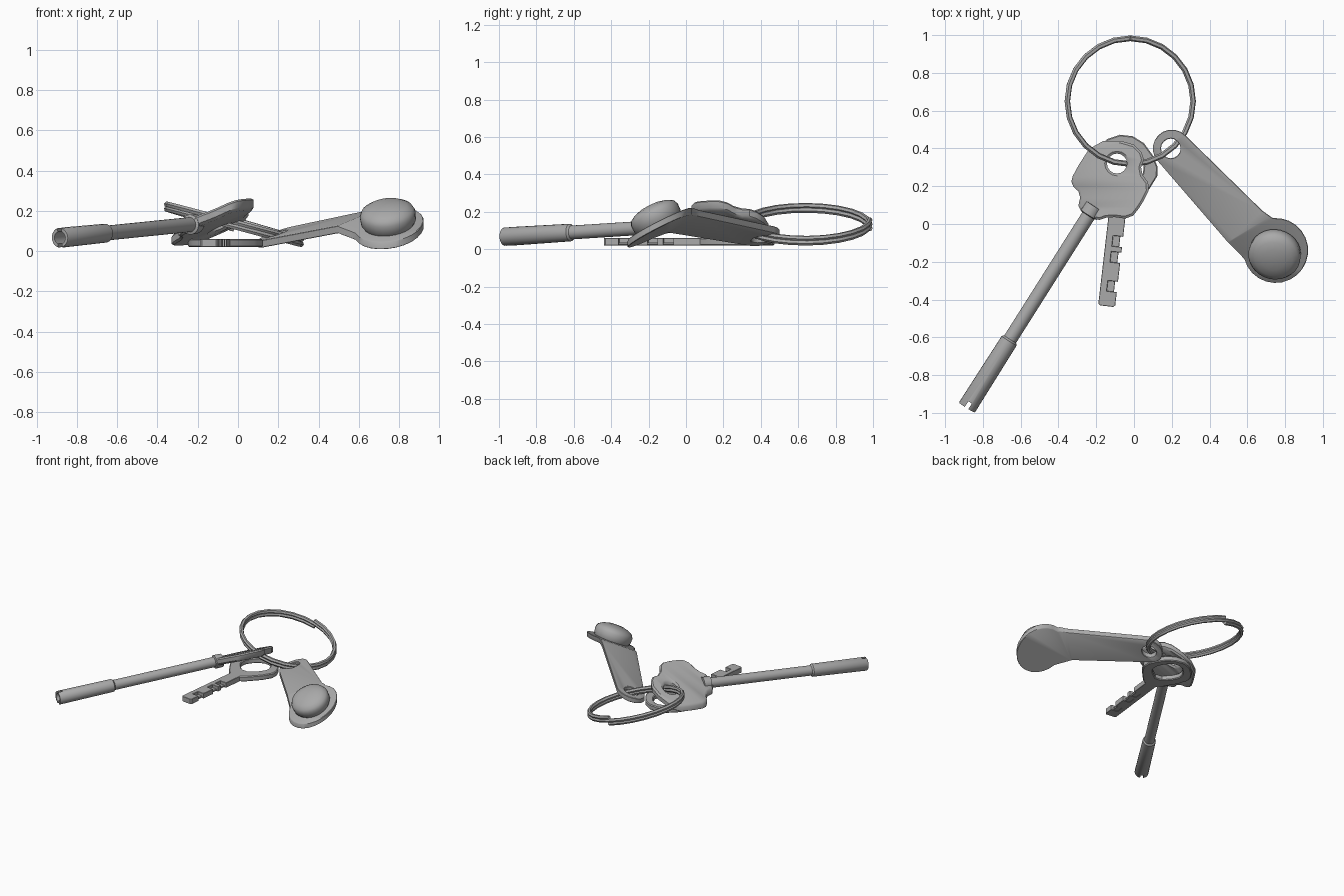
import bpy, bmesh
from math import sin, cos, pi, radians
from mathutils import Vector, Matrix

if "Cube" in bpy.data.objects:
    bpy.data.objects.remove(bpy.data.objects["Cube"])

steel = bpy.data.materials.new("grey_steel")
steel.use_nodes = True
grey = (0.4, 0.4, 0.4, 1)
steel.diffuse_color = grey
steel.node_tree.nodes["Principled BSDF"].inputs["Base Color"].default_value = grey


def finish(name, mesh, angle=35):
    mesh.materials.clear()
    mesh.materials.append(steel)
    ob = bpy.data.objects.new(name, mesh)
    bpy.context.collection.objects.link(ob)
    bpy.ops.object.select_all(action='DESELECT')
    ob.select_set(True)
    bpy.context.view_layer.objects.active = ob
    bpy.ops.object.shade_smooth_by_angle(angle=radians(angle))
    return ob


def baked(ob):
    """Mesh of an object with its modifiers or curve settings applied."""
    bpy.context.view_layer.update()
    deps = bpy.context.evaluated_depsgraph_get()
    mesh = bpy.data.meshes.new_from_object(ob.evaluated_get(deps))
    bpy.data.objects.remove(ob)
    return mesh


def curve_mesh(splines, closed=True, **settings):
    cu = bpy.data.curves.new("path", 'CURVE')
    for key, value in settings.items():
        setattr(cu, key, value)
    for pts in splines:
        sp = cu.splines.new('POLY')
        sp.points.add(len(pts) - 1)
        for p, co in zip(sp.points, pts):
            p.co = (*Vector(co).to_3d(), 1)
        sp.use_cyclic_u = closed
    ob = bpy.data.objects.new("path", cu)
    bpy.context.collection.objects.link(ob)
    return baked(ob)


def plate(name, splines, thick, height, fold=None, edge=0.006):
    """Flat outline with holes, laid on the surface z = height(x, y)."""
    mesh = curve_mesh(splines, dimensions='2D', fill_mode='BOTH',
                      extrude=thick / 2 - edge, bevel_depth=edge, offset=-edge,
                      bevel_resolution=0)
    bm = bmesh.new()
    bm.from_mesh(mesh)
    bmesh.ops.remove_doubles(bm, verts=bm.verts, dist=0.0002)
    if fold:
        bmesh.ops.bisect_plane(bm, geom=bm.verts[:] + bm.edges[:] + bm.faces[:],
                               plane_co=fold[0], plane_no=fold[1])
    for v in bm.verts:
        v.co.z += height(v.co.x, v.co.y)
    bmesh.ops.recalc_face_normals(bm, faces=bm.faces)
    bm.to_mesh(mesh)
    bm.free()
    return finish(name, mesh)


def arc(cx, cy, r, a0, a1, n):
    return [(cx + r * cos(radians(a0 + (a1 - a0) * i / n)),
             cy + r * sin(radians(a0 + (a1 - a0) * i / n))) for i in range(n + 1)]


def circle(cx, cy, r, n=16):
    return arc(cx, cy, r, 0, 360, n)[:-1]


def rounded(pts):
    out = []
    for a, b in zip(pts, pts[1:] + pts[:1]):
        a, b = Vector(a), Vector(b)
        out += [a.lerp(b, 0.25), a.lerp(b, 0.75)]
    return out


def lathe(name, profile, base, axis, sides=20):
    """Spin (radius, height) points around an axis starting at base."""
    bm = bmesh.new()
    rings = [[bm.verts.new((r * cos(2 * pi * i / sides), r * sin(2 * pi * i / sides), h))
              for i in range(sides)] for r, h in profile]
    for lo, hi in zip(rings, rings[1:]):
        for i in range(sides):
            j = (i + 1) % sides
            bm.faces.new((lo[i], lo[j], hi[j], hi[i]))
    bm.faces.new(rings[0][::-1])
    bm.faces.new(rings[-1])
    bmesh.ops.recalc_face_normals(bm, faces=bm.faces)
    mat = Matrix.Translation(base) @ axis.to_track_quat('Z', 'Y').to_matrix().to_4x4()
    bm.transform(mat)
    mesh = bpy.data.meshes.new(name)
    bm.to_mesh(mesh)
    bm.free()
    return finish(name, mesh), mat


# Split ring: two tilted coils
steps = 48
coil = []
for i in range(steps + 1):
    a = pi / 2 + 4 * pi * i / steps
    x, y = 0.333 * cos(a), 0.333 * sin(a)
    coil.append((x - 0.02, y + 0.65, 0.133 - 0.28 * x + 0.046 * (i / steps - 0.5)))
finish("split_ring", curve_mesh([coil], closed=False, dimensions='3D',
       bevel_depth=0.015, bevel_resolution=1, use_fill_caps=True), 50)


# Fob strap: tapered arm folded down into a round pad
def strap_height(x, y):
    arm = 0.34 * (x - 0.11) + 0.13 * (y - 0.36)
    pad = 0.08 + 0.12 * (x - 0.75) + 0.5 * (y + 0.14)
    return 0.035 + min(arm, pad)


strap = (arc(0.2, 0.4, 0.1, 45, 225, 10) + [(0.5, -0.1), (0.56, -0.16)]
         + arc(0.75, -0.14, 0.172, 195, 455, 18) + [(0.68, 0.07)])
plate("fob_strap", [strap, circle(0.195, 0.4, 0.052)], 0.038, strap_height,
      fold=((0.72, 0.039, 0), (0.22, -0.37, 0)), edge=0.003)

# Domed button on the pad
tilt = Vector((-0.12, -0.5, 1)).normalized()
lathe("fob_button", [(0.122, 0), (0.137, 0.025), (0.139, 0.065), (0.128, 0.088),
                     (0.1, 0.105), (0.06, 0.117), (0.015, 0.121)],
      Vector((0.75, -0.14, 0.125)), tilt, 28)

# Tubular key: tilted head plate
head = [(-0.21, 0.44), (-0.02, 0.44), (0.06, 0.36), (0.03, 0.28), (0.09, 0.2),
        (0.04, 0.1), (-0.02, 0.025), (-0.13, 0.04), (-0.2, 0.015), (-0.3, 0.075),
        (-0.28, 0.16), (-0.335, 0.21), (-0.32, 0.27)]
plate("tubular_key_head", [rounded(head), circle(-0.09, 0.32, 0.053)], 0.056,
      lambda x, y: 0.13 + 0.43 * (x + 0.23) - 0.21 * (y - 0.06), edge=0.012)

# Tubular key: stepped hollow shank with a slotted tip
top, tip = Vector((-0.225, 0.07, 0.133)), Vector((-0.885, -0.972, 0.066))
length = (tip - top).length
shank, mat = lathe("tubular_key_shank",
                   [(0.048, -0.03), (0.05, 0.025), (0.037, 0.03), (0.037, length - 0.43),
                    (0.047, length - 0.42), (0.05, length - 0.005), (0.047, length),
                    (0.032, length), (0.032, length - 0.12)], top, tip - top)
bpy.ops.mesh.primitive_cube_add(size=1)
cutter = bpy.context.object
cutter.name = "slot_cutter"
cutter.hide_render = True
cutter.matrix_world = (mat @ Matrix.Translation((0, 0, length))
                       @ Matrix.Diagonal((0.022, 0.14, 0.07, 1)))
mod = shank.modifiers.new("slot", 'BOOLEAN')
mod.object, mod.operation, mod.solver = cutter, 'DIFFERENCE', 'EXACT'
slotted = baked(shank)
bpy.data.objects.remove(cutter)
finish("tubular_key_shank", slotted)

# Flat key: u runs across the blade, v from the tip to the head
def flat(u, v):
    return (-0.145 + 0.993 * u + 0.115 * v, -0.435 - 0.115 * u + 0.993 * v)


bow = [(-0.045, 0.5), (0.045, 0.5), (0.19, 0.69), (0.18, 0.79), (0.07, 0.91),
       (-0.07, 0.91), (-0.18, 0.79), (-0.19, 0.69)]
opening = [(0, 0.6), (0.11, 0.7), (0.11, 0.78), (0.04, 0.86), (-0.04, 0.86),
           (-0.11, 0.78), (-0.11, 0.7)]
plate("flat_key_bow", [rounded([flat(*p) for p in bow]),
                       rounded([flat(*p) for p in opening])], 0.04, lambda x, y: 0.04)

blade = [(-0.045, 0.56), (-0.045, 0.01), (-0.035, 0), (0.035, 0), (0.045, 0.01)]
for start, end in ((0.08, 0.135), (0.235, 0.29), (0.32, 0.375)):
    blade += [(0.045, start), (-0.008, start), (-0.008, end), (0.045, end)]
blade += [(0.045, 0.56)]
plate("flat_key_blade", [[flat(*p) for p in blade]], 0.04, lambda x, y: 0.04, edge=0.002)

# Thin web under the bitting cuts
web = [(-0.04, 0.05), (0.03, 0.05), (0.03, 0.42), (-0.04, 0.42)]
plate("flat_key_web", [[flat(*p) for p in web]], 0.014, lambda x, y: 0.029, edge=0.002)
